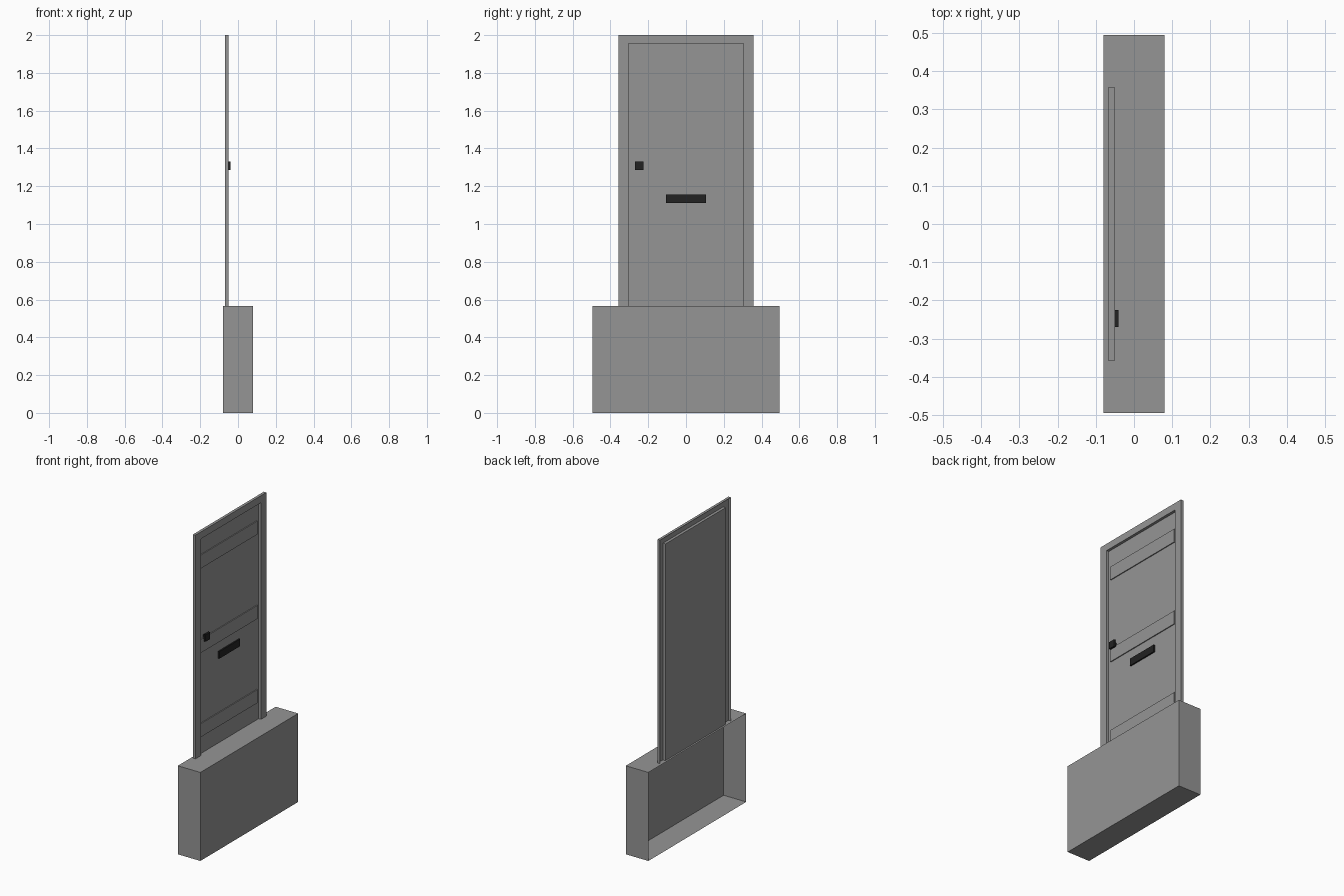
import bpy
import bmesh

if "Cube" in bpy.data.objects:
    bpy.data.objects.remove(bpy.data.objects["Cube"], do_unlink=True)


def make_material(name, value):
    mat = bpy.data.materials.new(name)
    mat.use_nodes = True
    colour = (value, value, value, 1.0)
    mat.diffuse_color = colour
    mat.node_tree.nodes["Principled BSDF"].inputs["Base Color"].default_value = colour
    return mat


grey = make_material("stone_grey", 0.3)
black = make_material("black_metal", 0.016)


def rect(y0, y1, z0, z1):
    """Counter-clockwise rectangle, seen from +x."""
    return [(y0, z0), (y1, z0), (y1, z1), (y0, z1)]


def shell(name, outline, back, front, mat, closed=False):
    """Pull a y-z outline from back to front; the back stays open unless closed."""
    bm = bmesh.new()
    rear = [bm.verts.new((back, y, z)) for y, z in outline]
    fore = [bm.verts.new((front, y, z)) for y, z in outline]
    bm.faces.new(fore)
    if closed:
        bm.faces.new(rear[::-1])
    for i in range(len(outline)):
        j = (i + 1) % len(outline)
        bm.faces.new((rear[i], rear[j], fore[j], fore[i]))
    mesh = bpy.data.meshes.new(name)
    bm.to_mesh(mesh)
    bm.free()
    mesh.materials.append(mat)
    obj = bpy.data.objects.new(name, mesh)
    bpy.context.scene.collection.objects.link(obj)
    return obj


BASE_TOP, TOP = 0.567, 2.0
BACK, FRONT = -0.068, -0.05
OUTER, INNER, INNER_TOP = 0.358, 0.305, 1.955

# Plinth, a box open at the rear
shell("plinth", rect(-0.495, 0.495, 0, BASE_TOP), -0.08, 0.08, grey)

# Door frame: an upside-down U, hollow at the rear
frame_outline = [(-OUTER, BASE_TOP), (-INNER, BASE_TOP), (-INNER, INNER_TOP),
                 (INNER, INNER_TOP), (INNER, BASE_TOP), (OUTER, BASE_TOP),
                 (OUTER, TOP), (-OUTER, TOP)]
shell("door_frame", frame_outline, BACK, FRONT, grey)

# Door leaf, set back in the frame
shell("door_leaf", rect(-INNER, INNER, BASE_TOP, INNER_TOP), BACK, BACK + 0.001, grey, True)

# Raised rails across the door
for label, z0, z1 in (("lower", 0.677, 0.763), ("middle", 1.216, 1.302), ("upper", 1.757, 1.843)):
    shell(label + "_rail", rect(-0.285, 0.285, z0, z1), BACK + 0.001, BACK + 0.007, grey)

# Letter plate
shell("letter_plate", rect(-0.105, 0.105, 1.11, 1.156), BACK + 0.001, BACK + 0.01, black)

# Door knob on a short stem
shell("knob_stem", rect(-0.26, -0.235, 1.296, 1.32), BACK + 0.001, -0.051, black)
shell("knob", rect(-0.27, -0.225, 1.286, 1.331), -0.052, -0.04, black, True)
